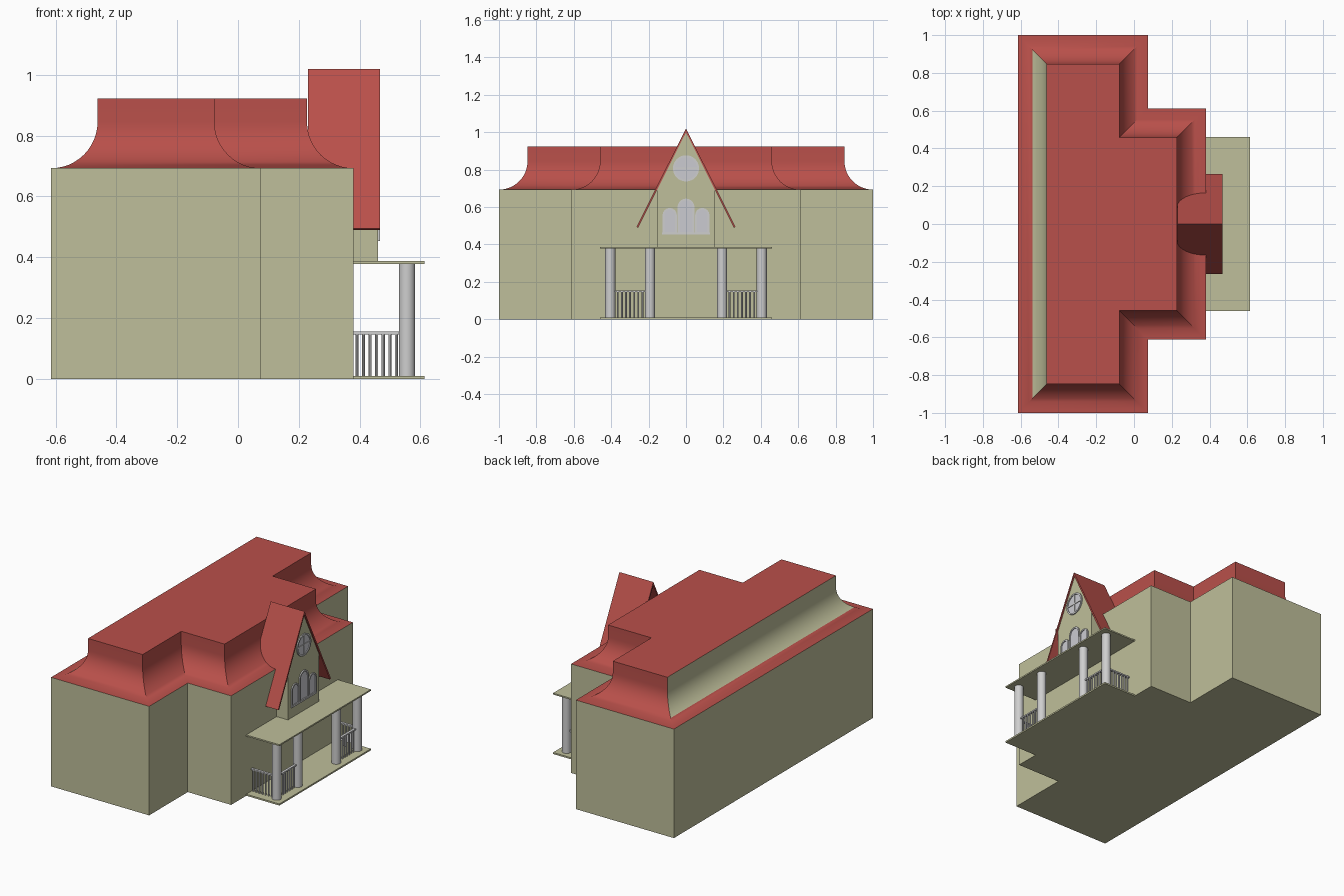
import bpy, bmesh, math
from mathutils import Matrix

if "Cube" in bpy.data.objects:
    bpy.data.objects.remove(bpy.data.objects["Cube"])


def mat(name, rgb):
    m = bpy.data.materials.new(name)
    m.diffuse_color = (*rgb, 1)
    m.use_nodes = True
    m.node_tree.nodes["Principled BSDF"].inputs["Base Color"].default_value = m.diffuse_color
    return m


OLIVE = mat("olive wall", (0.52, 0.52, 0.325))
RED = mat("red roof", (0.485, 0.08, 0.069))
WHITE = mat("pale grey trim", (0.62, 0.62, 0.62))
GLASS = mat("pale window pane", (0.60, 0.60, 0.64))


def finish(name, bm, mats, smooth=False):
    bmesh.ops.recalc_face_normals(bm, faces=bm.faces)
    me = bpy.data.meshes.new(name)
    bm.to_mesh(me)
    bm.free()
    for m in mats:
        me.materials.append(m)
    ob = bpy.data.objects.new(name, me)
    bpy.context.collection.objects.link(ob)
    if smooth:
        bpy.ops.object.select_all(action='DESELECT')
        ob.select_set(True)
        bpy.context.view_layer.objects.active = ob
        bpy.ops.object.shade_smooth_by_angle(angle=math.radians(30))
    return ob


def add_box(bm, x0, x1, y0, y1, z0, z1):
    m = Matrix.Translation(((x0 + x1) / 2, (y0 + y1) / 2, (z0 + z1) / 2))
    bmesh.ops.create_cube(bm, size=1, matrix=m @ Matrix.Diagonal((x1 - x0, y1 - y0, z1 - z0, 1)))


def add_cyl(bm, x, y, z0, z1, r, n):
    bmesh.ops.create_cone(bm, cap_ends=True, segments=n, radius1=r, radius2=r, depth=z1 - z0,
                          matrix=Matrix.Translation((x, y, (z0 + z1) / 2)))


def add_prism(bm, pts, x0, x1):
    """Extrude a (y, z) outline along x."""
    a, b = ([bm.verts.new((x, y, z)) for y, z in pts] for x in (x0, x1))
    bm.faces.new(a)
    bm.faces.new(b)
    for i in range(len(pts)):
        j = (i + 1) % len(pts)
        bm.faces.new((a[i], a[j], b[j], b[i]))


def add_frame(bm, outer, inner, x0, x1):
    """Closed frame between two matching (y, z) outlines."""
    rings = [[bm.verts.new((x, y, z)) for y, z in pts]
             for pts, x in ((outer, x0), (outer, x1), (inner, x1), (inner, x0))]
    n = len(outer)
    for k in range(4):
        a, b = rings[k], rings[(k + 1) % 4]
        for i in range(n):
            j = (i + 1) % n
            bm.faces.new((a[i], a[j], b[j], b[i]))


def circle(r, zc, n=32):
    return [(r * math.cos(2 * math.pi * i / n), zc + r * math.sin(2 * math.pi * i / n)) for i in range(n)]


def arch(yc, w, z0, z1, n=14):
    arc = [(yc + w * math.cos(math.pi * i / n), z1 - w + w * math.sin(math.pi * i / n)) for i in range(n + 1)]
    return [(yc - w, z0), (yc + w, z0)] + arc


# footprint corners with their inward offset direction
PLAN = [(-.615, -1, 1, 1), (.075, -1, -1, 1), (.075, -.612, -1, 1), (.38, -.612, -1, 1),
        (.38, .612, -1, -1), (.075, .612, -1, -1), (.075, 1, -1, -1), (-.615, 1, 1, -1)]
EAVE, TOP, R = 0.693, 0.923, 0.153

# walls
bm = bmesh.new()
low = [bm.verts.new((x, y, 0)) for x, y, _, _ in PLAN]
high = [bm.verts.new((x, y, EAVE)) for x, y, _, _ in PLAN]
bm.faces.new(low)
for i in range(8):
    j = (i + 1) % 8
    bm.faces.new((low[i], low[j], high[j], high[i]))
finish("house_walls", bm, [OLIVE])

# flared roof: footprint rings swept up a quarter circle, upper back strip olive
bm = bmesh.new()
N = 12
prof = [(R * math.sin(t), EAVE + R * (1 - math.cos(t))) for t in (math.pi / 2 * k / N for k in range(N + 1))]
prof.append((R, TOP))
rings = [[bm.verts.new((x + sx * d, y + sy * d, z)) for x, y, sx, sy in PLAN] for d, z in prof]
for k in range(len(rings) - 1):
    for i in range(8):
        j = (i + 1) % 8
        f = bm.faces.new((rings[k][i], rings[k][j], rings[k + 1][j], rings[k + 1][i]))
        f.material_index = 1 if i == 7 and k >= 4 else 0
bm.faces.new(rings[-1])
finish("flared_roof", bm, [RED, OLIVE], True)

# gable dormer body
bm = bmesh.new()
add_prism(bm, [(-.155, .38), (.155, .38), (.155, .695), (0, 1.005), (-.155, .695)], .36, .46)
finish("gable_wall", bm, [OLIVE])

# gable roof: two thin slopes as one chevron
bm = bmesh.new()
add_prism(bm, [(0, 1.02), (.265, .494), (.256, .489), (0, 1.0), (-.256, .489), (-.265, .494)], .23, .468)
finish("gable_roof", bm, [RED])

# round window with cross bars
ZC, F = .807, .46
bm = bmesh.new()
add_prism(bm, circle(.065, ZC), F - .002, F + .002)
finish("round_window_pane", bm, [GLASS])
bm = bmesh.new()
add_frame(bm, circle(.07, ZC), circle(.06, ZC), F - .002, F + .007)
add_box(bm, F, F + .006, -.004, .004, ZC - .062, ZC + .062)
add_box(bm, F, F + .006, -.062, .062, ZC - .004, ZC + .004)
finish("round_window_frame", bm, [WHITE], True)

# three arched windows and sill
panes, frames = bmesh.new(), bmesh.new()
for yc, w, top in ((-.087, .038, .595), (0, .045, .645), (.087, .038, .595)):
    add_prism(panes, arch(yc, w - .004, .458, top - .004), F - .002, F + .002)
    add_frame(frames, arch(yc, w, .457, top), arch(yc, w - .009, .466, top - .009), F - .002, F + .007)
add_box(frames, F, F + .008, -.127, .127, .453, .463)
finish("arched_window_panes", panes, [GLASS])
finish("arched_window_frames", frames, [WHITE], True)

# porch floor and porch roof
for name, z0, z1 in (("porch_floor", 0, .01), ("porch_roof", .378, .387)):
    bm = bmesh.new()
    add_box(bm, .375, .613, -.46, .46, z0, z1)
    finish(name, bm, [OLIVE])

# columns
CX, Y_OUT, Y_IN = .556, .405, .193
bm = bmesh.new()
for s in (-1, 1):
    for y in (Y_OUT, Y_IN):
        add_cyl(bm, CX, s * y, .01, .378, .027, 24)
finish("porch_columns", bm, [WHITE], True)

# L-shaped railings: side run to the wall, front run between columns
bm = bmesh.new()
for s in (-1, 1):
    y0, y1 = sorted((s * Y_OUT, s * Y_IN))
    add_box(bm, .38, CX, s * Y_OUT - .008, s * Y_OUT + .008, .146, .155)
    add_box(bm, CX - .008, CX + .008, y0, y1, .146, .155)
    for i in range(7):
        add_cyl(bm, .392 + i * .0215, s * Y_OUT, .01, .147, .005, 8)
    for i in range(7):
        add_cyl(bm, CX, s * (Y_IN + .04 + i * .022), .01, .147, .005, 8)
finish("porch_railings", bm, [WHITE], True)
